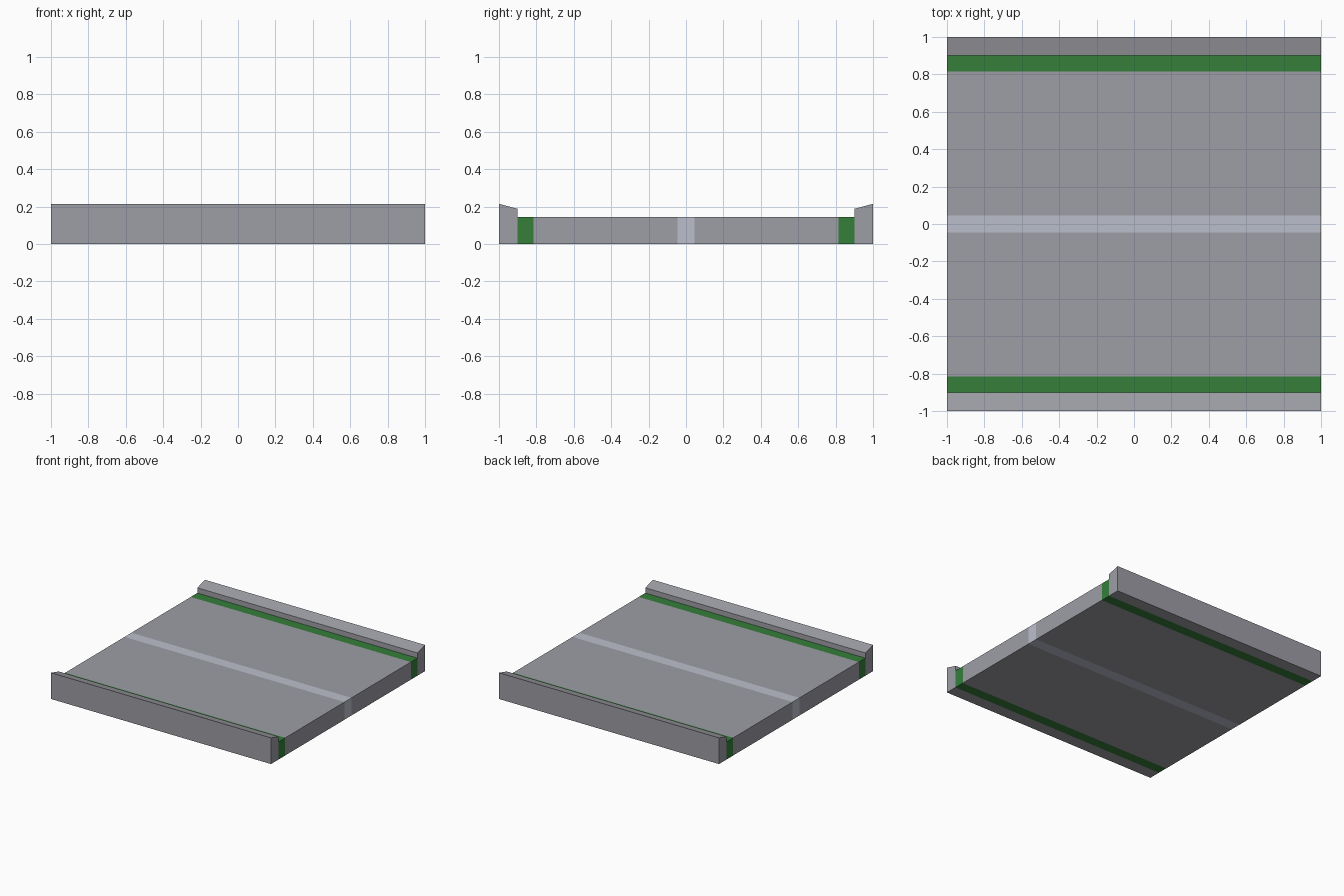
import bpy

if "Cube" in bpy.data.objects:
    bpy.data.objects.remove(bpy.data.objects["Cube"])


def material(name, color):
    mat = bpy.data.materials.new(name)
    mat.diffuse_color = (*color, 1)
    mat.use_nodes = True
    mat.node_tree.nodes["Principled BSDF"].inputs["Base Color"].default_value = mat.diffuse_color
    return mat


def prism(name, profile, mat):
    """Extrude a (y, z) outline along the full length of the section in x."""
    n = len(profile)
    verts = [(x, y, z) for x in (-1, 1) for y, z in profile]
    faces = [tuple(reversed(range(n))), tuple(range(n, 2 * n))]
    faces += [(i, (i + 1) % n, n + (i + 1) % n, n + i) for i in range(n)]
    mesh = bpy.data.meshes.new(name)
    mesh.from_pydata(verts, [], faces)
    mesh.materials.append(mat)
    obj = bpy.data.objects.new(name, mesh)
    bpy.context.collection.objects.link(obj)


def slab(y0, y1, top):
    return [(y0, 0), (y1, 0), (y1, top), (y0, top)]


grey = material("road_grey", (0.34, 0.34, 0.38))
pale = material("pale_line", (0.50, 0.52, 0.60))
green = material("green_edge", (0.035, 0.21, 0.042))

LINE, LANE, EDGE, TOP = 0.045, 0.815, 0.90, 0.145

# Centre line
prism("centre_line", slab(-LINE, LINE, TOP), pale)

# Lanes, green edge strips and sloped side walls, mirrored front and back
wall = [(EDGE, 0), (1, 0), (1, 0.215), (EDGE, 0.188)]
parts = (("lane", slab(LINE, LANE, TOP), grey),
         ("edge_strip", slab(LANE, EDGE, TOP), green),
         ("side_wall", wall, grey))
for name, outline, mat in parts:
    prism("back_" + name, outline, mat)
    prism("front_" + name, [(-y, z) for y, z in reversed(outline)], mat)
